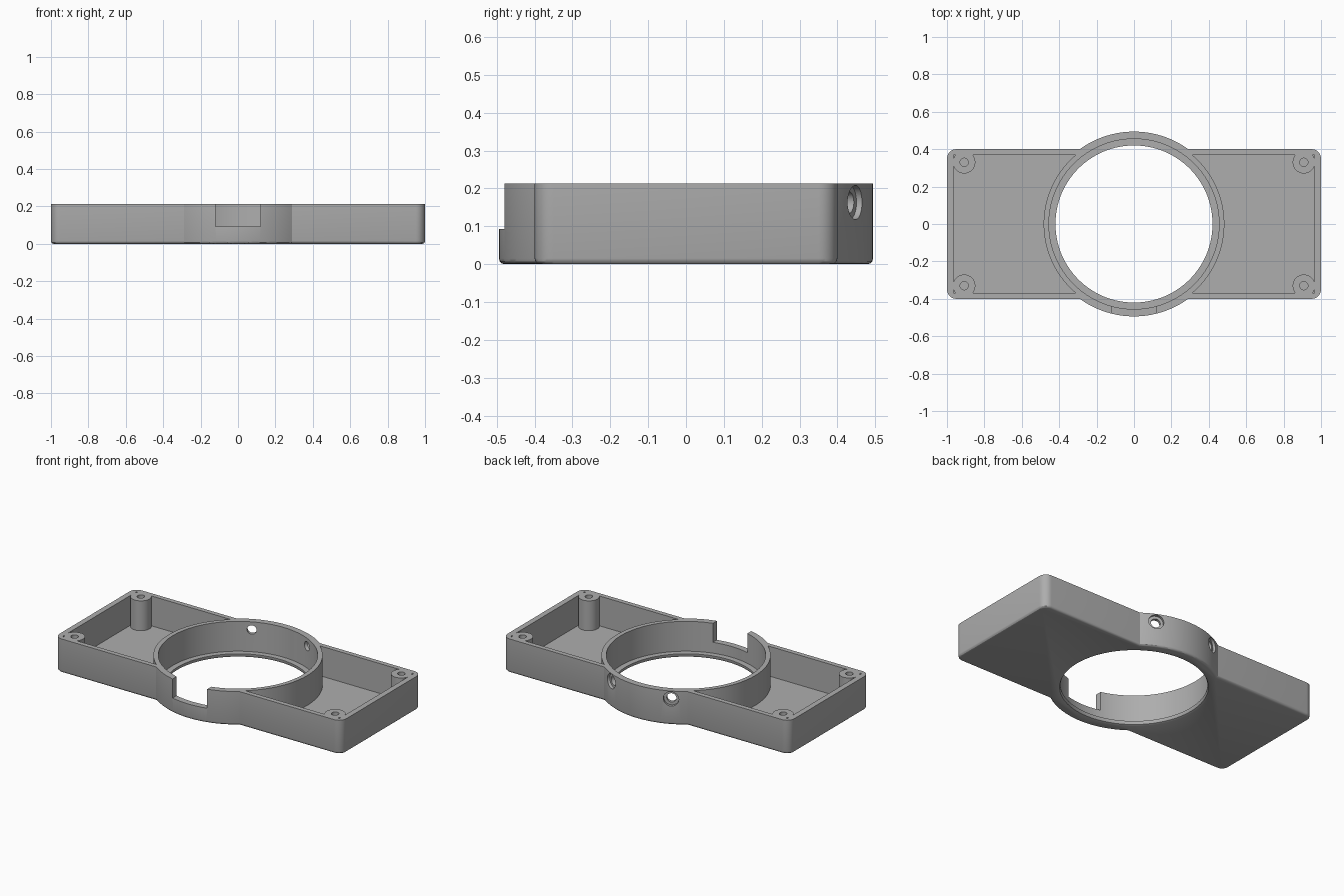
import bpy, bmesh
from math import sin, cos, asin, pi, radians

cube = bpy.data.objects.get("Cube")
if cube:
    bpy.data.objects.remove(cube, do_unlink=True)

HEIGHT, FLOOR = 0.213, 0.025
HALF_Y, CORNER = 0.4, 0.05
RING_OUT, RING_POCKET, RING_IN, LIP = 0.494, 0.483, 0.455, 0.42
POST_X, POST_Y = 0.908, 0.33
ABOVE = HEIGHT + 0.1


def new_object(name, bm):
    bmesh.ops.recalc_face_normals(bm, faces=bm.faces)
    mesh = bpy.data.meshes.new(name)
    bm.to_mesh(mesh)
    bm.free()
    obj = bpy.data.objects.new(name, mesh)
    bpy.context.collection.objects.link(obj)
    return obj


def arc(cx, cy, r, start, end, n):
    angles = [start + (end - start) * i / n for i in range(n + 1)]
    return [(cx + r * cos(a), cy + r * sin(a)) for a in angles]


def prism(name, points, z0, z1, bevel=0):
    """Extrude an outline upwards, optionally rounding its bottom edge."""
    bm = bmesh.new()
    base = bm.faces.new([bm.verts.new((x, y, z0)) for x, y in points])
    top = bmesh.ops.extrude_face_region(bm, geom=[base], use_keep_orig=True)["geom"]
    for v in top:
        if isinstance(v, bmesh.types.BMVert):
            v.co.z = z1
    if bevel:
        bmesh.ops.recalc_face_normals(bm, faces=bm.faces)
        edges = [e for e in bm.edges if all(abs(v.co.z - z0) < 1e-5 for v in e.verts)]
        bmesh.ops.bevel(bm, geom=edges, offset=bevel, offset_type="OFFSET",
                        segments=3, profile=0.5, affect="EDGES", clamp_overlap=False)
    return new_object(name, bm)


def lathe(name, profile, n):
    """Closed solid turned about z from (radius, height) pairs."""
    bm = bmesh.new()
    rings = [[bm.verts.new((r * cos(2 * pi * i / n), r * sin(2 * pi * i / n), z))
              for i in range(n)] for r, z in profile]
    for low, high in zip(rings, rings[1:]):
        for i in range(n):
            j = (i + 1) % n
            bm.faces.new((low[i], low[j], high[j], high[i]))
    bm.faces.new(rings[0])
    bm.faces.new(rings[-1])
    return new_object(name, bm)


def cut(target, cutter):
    mod = target.modifiers.new("cut", "BOOLEAN")
    mod.operation, mod.solver, mod.object = "DIFFERENCE", "EXACT", cutter
    bpy.context.view_layer.objects.active = target
    bpy.ops.object.modifier_apply(modifier=mod.name)
    bpy.data.objects.remove(cutter, do_unlink=True)


# Solid body: rounded rectangle with a round bulge front and back
a = asin(HALF_Y / RING_OUT)
cx, cy = 1 - CORNER, HALF_Y - CORNER
outline = (arc(cx, cy, CORNER, 0, pi / 2, 8)
           + arc(0, 0, RING_OUT, a, pi - a, 32)
           + arc(-cx, cy, CORNER, pi / 2, pi, 8)
           + arc(-cx, -cy, CORNER, pi, 1.5 * pi, 8)
           + arc(0, 0, RING_OUT, pi + a, 2 * pi - a, 32)
           + arc(cx, -cy, CORNER, 1.5 * pi, 2 * pi, 8))
body = prism("mounting_frame", outline, 0, HEIGHT, bevel=0.015)

# Side pockets, leaving screw posts standing in the corners
b = asin(0.37 / RING_POCKET)
pocket_outline = [(0.965, -0.37), (0.965, 0.37)] + arc(0, 0, RING_POCKET, b, -b, 40)
for side in (1, -1):
    pocket = prism("pocket_cutter", [(side * x, y) for x, y in pocket_outline], FLOOR, ABOVE)
    for end in (1, -1):
        post = lathe("post_shape", [(0.06, -0.1), (0.06, ABOVE + 0.1)], 32)
        post.location = (side * POST_X, end * POST_Y, 0)
        bpy.context.view_layer.update()
        cut(pocket, post)
    cut(body, pocket)

# Blind screw holes in the posts
for side in (1, -1):
    for end in (1, -1):
        hole = lathe("post_hole_cutter", [(0.022, 0.04), (0.022, ABOVE)], 24)
        hole.location = (side * POST_X, end * POST_Y, 0)
        bpy.context.view_layer.update()
        cut(body, hole)

# Central opening with a narrow lip, rounded underneath
cut(body, lathe("opening_cutter", [
    (LIP + 0.016, -0.05), (LIP + 0.016, 0), (LIP + 0.005, 0.005), (LIP, 0.016),
    (LIP, FLOOR), (RING_IN, FLOOR), (RING_IN, ABOVE)], 128))

# Notch in the front of the ring
cut(body, prism("notch_cutter",
                [(-0.12, -0.6), (0.12, -0.6), (0.12, -0.42), (-0.12, -0.42)], 0.093, ABOVE))

# Two counterbored radial holes in the back of the ring
for side in (1, -1):
    bore = lathe("radial_hole_cutter",
                 [(0.028, 0.4), (0.028, 0.476), (0.045, 0.476), (0.045, 0.6)], 32)
    bore.rotation_euler = (radians(-90), 0, radians(-25 * side))
    bore.location.z = 0.163
    bpy.context.view_layer.update()
    cut(body, bore)

# Plain grey plastic
grey = bpy.data.materials.new("grey_plastic")
grey.use_nodes = True
color = (0.42, 0.42, 0.42, 1)
grey.diffuse_color = color
grey.node_tree.nodes["Principled BSDF"].inputs["Base Color"].default_value = color
body.data.materials.clear()
body.data.materials.append(grey)
for face in body.data.polygons:
    face.material_index = 0

bpy.ops.object.select_all(action="DESELECT")
body.select_set(True)
bpy.context.view_layer.objects.active = body
bpy.ops.object.shade_smooth_by_angle(angle=radians(30))
